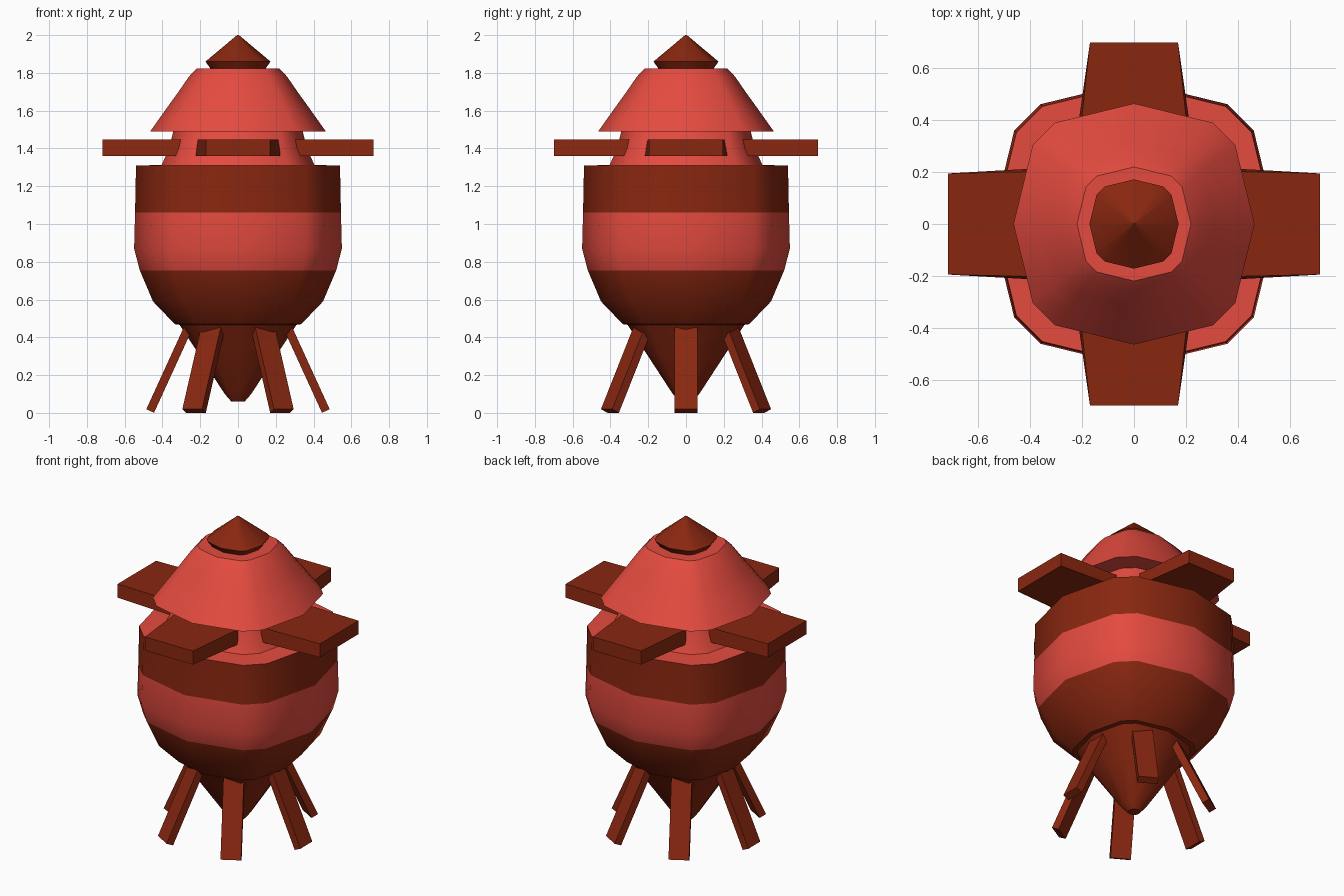
import bpy, bmesh, math
from mathutils import Vector, Matrix

if "Cube" in bpy.data.objects:
    bpy.data.objects.remove(bpy.data.objects["Cube"])


def material(name, rgb):
    m = bpy.data.materials.new(name)
    m.diffuse_color = (*rgb, 1)
    m.use_nodes = True
    m.node_tree.nodes["Principled BSDF"].inputs["Base Color"].default_value = m.diffuse_color
    return m


RED = material("light red", (0.78, 0.07, 0.05))
BROWN = material("dark red brown", (0.25, 0.02, 0.005))

# Rounded-square cross-section: one quarter, repeated four times
QUARTER = [(1, 0), (0.84, 0.655), (0.655, 0.84)]
SECTION = [Matrix.Rotation(k * math.pi / 2, 2) @ Vector(p)
           for k in range(4) for p in QUARTER]


def finish(name, bm, mats, rule=None, smooth=True):
    bmesh.ops.recalc_face_normals(bm, faces=bm.faces)
    me = bpy.data.meshes.new(name)
    if rule:
        for f in bm.faces:
            f.material_index = rule(f.calc_center_median().z, f.normal)
    bm.to_mesh(me)
    bm.free()
    for m in mats:
        me.materials.append(m)
    ob = bpy.data.objects.new(name, me)
    bpy.context.collection.objects.link(ob)
    if smooth:
        bpy.ops.object.select_all(action='DESELECT')
        ob.select_set(True)
        bpy.context.view_layer.objects.active = ob
        bpy.ops.object.shade_smooth_by_angle(angle=math.radians(36))
    return ob


def loft(name, profile, mats, rule=None):
    """Stack rounded-square rings given as (radius, height) and cap the ends."""
    bm = bmesh.new()
    rings = [[bm.verts.new((r * p.x, r * p.y, z)) for p in SECTION] for r, z in profile]
    n = len(SECTION)
    for a, b in zip(rings, rings[1:]):
        for i in range(n):
            j = (i + 1) % n
            bm.faces.new((a[i], a[j], b[j], b[i]))
    bm.faces.new(rings[0][::-1])
    bm.faces.new(rings[-1])
    return finish(name, bm, mats, rule)


# Barrel body with a light middle band and light top ledge
loft("body", [(0.30, 0.465), (0.335, 0.47), (0.45, 0.59), (0.52, 0.755), (0.55, 0.87),
              (0.545, 1.06), (0.54, 1.31), (0.40, 1.312)],
     [BROWN, RED], lambda z, n: int(0.755 < z < 1.06 or n.z > 0.9))

# Pointed underside
loft("bottom_cone", [(0.035, 0.06), (0.07, 0.10), (0.22, 0.33), (0.315, 0.475)], [BROWN])

# Neck between body and dome
loft("neck", [(0.41, 1.30), (0.365, 1.40), (0.34, 1.50)], [RED])

# Dome roof
loft("dome", [(0.465, 1.49), (0.38, 1.61), (0.315, 1.70), (0.26, 1.78), (0.22, 1.822)], [RED])

# Top knob
loft("top_knob", [(0.13, 1.80), (0.172, 1.86), (0.005, 2.0)], [BROWN])


def plank(name, angle, inner, outer, w_in, w_out):
    bm = bmesh.new()
    bmesh.ops.create_cube(bm, size=1)
    for v in bm.verts:
        far, up = v.co.x > 0, v.co.z > 0
        w = (w_out if far else w_in) - (0.015 if up and not far else 0)
        v.co = Vector((outer if far else inner, math.copysign(w, v.co.y),
                       1.447 if up else 1.36))
    bmesh.ops.rotate(bm, verts=bm.verts, matrix=Matrix.Rotation(angle, 3, 'Z'))
    finish(name, bm, [BROWN], smooth=False)


# Four flat boards sticking out under the dome
for k, side in enumerate(("right", "back", "left", "front")):
    if k % 2:
        plank(side + "_board", k * math.pi / 2, 0.28, 0.70, 0.23, 0.17)
    else:
        plank(side + "_board", k * math.pi / 2, 0.28, 0.718, 0.22, 0.195)

# Six splayed legs
top, foot = Vector((0.25, 0, 0.48)), Vector((0.465, 0, 0.01))
axis = top - foot
tilt = Vector((0, 0, 1)).rotation_difference(axis).to_matrix().to_4x4()
for k in range(6):
    bm = bmesh.new()
    bmesh.ops.create_cube(bm, size=1, matrix=Matrix.Rotation(k * math.pi / 3, 4, 'Z')
                          @ Matrix.Translation((top + foot) / 2) @ tilt
                          @ Matrix.Diagonal((0.045, 0.12, axis.length, 1)))
    finish(f"leg_{k + 1}", bm, [BROWN], smooth=False)
